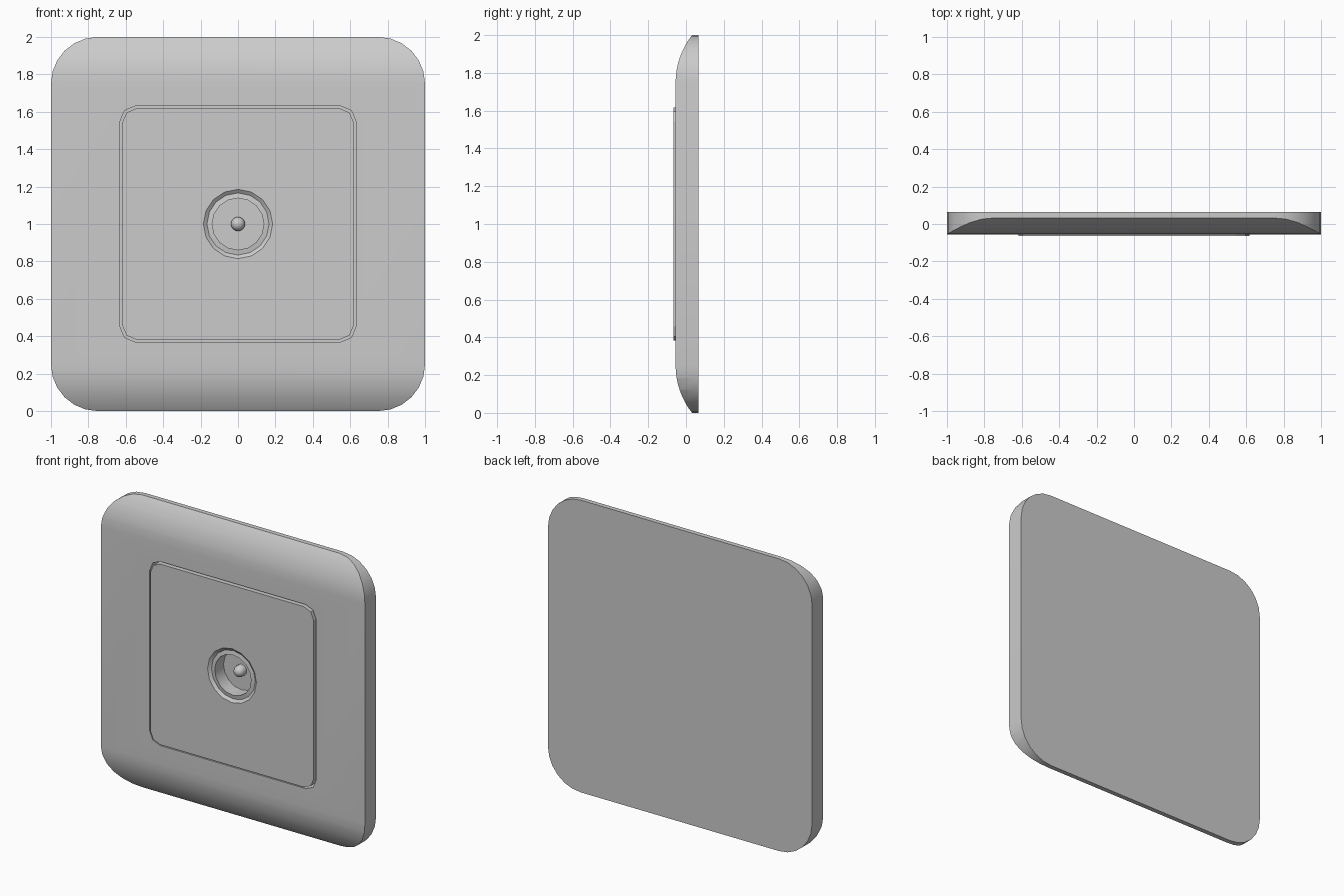
import bpy, bmesh, math

if "Cube" in bpy.data.objects:
    bpy.data.objects.remove(bpy.data.objects["Cube"])

FRONT, BACK = -0.055, 0.065      # front and back of the frame
PANEL_FRONT = -0.065
CZ = 1.0                         # height of the centre


def mesh_object(name, bm):
    bmesh.ops.recalc_face_normals(bm, faces=bm.faces)
    me = bpy.data.meshes.new(name)
    bm.to_mesh(me)
    bm.free()
    ob = bpy.data.objects.new(name, me)
    bpy.context.collection.objects.link(ob)
    return ob


def prism(name, points, offset):
    bm = bmesh.new()
    face = bm.faces.new([bm.verts.new(p) for p in points])
    ext = bmesh.ops.extrude_face_region(bm, geom=[face], use_keep_orig=True)
    verts = [v for v in ext["geom"] if isinstance(v, bmesh.types.BMVert)]
    bmesh.ops.translate(bm, verts=verts, vec=offset)
    return mesh_object(name, bm)


def rounded_square(name, half, radius, segs, y0, y1):
    pts = []
    for k in range(4):
        mid = math.radians(45 + 90 * k)
        cx = math.copysign(half - radius, math.cos(mid))
        cz = math.copysign(half - radius, math.sin(mid))
        for i in range(segs + 1):
            a = math.radians(90 * (k + i / segs))
            pts.append((cx + radius * math.cos(a), y0,
                        CZ + cz + radius * math.sin(a)))
    return prism(name, pts, (0, y1 - y0, 0))


def lathe(name, profile, sides):
    bm = bmesh.new()
    vs = [bm.verts.new((r, y, CZ)) for r, y in profile]
    edges = [bm.edges.new(p) for p in zip(vs, vs[1:])]
    bmesh.ops.spin(bm, geom=vs + edges, cent=(0, 0, CZ), axis=(0, 1, 0),
                   angle=2 * math.pi, steps=sides)
    bmesh.ops.remove_doubles(bm, verts=bm.verts, dist=1e-4)
    return mesh_object(name, bm)


def boolean(ob, cutter, operation):
    mod = ob.modifiers.new(operation.lower(), "BOOLEAN")
    mod.operation, mod.object, mod.solver = operation, cutter, "EXACT"
    bpy.context.view_layer.objects.active = ob
    bpy.ops.object.modifier_apply(modifier=mod.name)
    bpy.data.objects.remove(cutter)


def smooth(ob, angle):
    bpy.ops.object.select_all(action="DESELECT")
    ob.select_set(True)
    bpy.context.view_layer.objects.active = ob
    bpy.ops.object.shade_smooth_by_angle(angle=math.radians(angle))


# Frame: rounded plate whose front curves back at top and bottom
R, N, SWEEP = 0.402, 8, math.asin(0.25 / 0.402)
arc = [(FRONT + R - R * math.cos(SWEEP * i / N), 0.75 + R * math.sin(SWEEP * i / N))
       for i in range(N + 1)]
side = [(y, CZ + d) for y, d in arc] + [(BACK, 2), (BACK, 0)]
side += [(y, CZ - d) for y, d in reversed(arc)]
frame = rounded_square("frame", 1.0, 0.25, 6, -0.2, BACK)
curve = prism("curve_cutter", [(-1.2, y + (0.1 if y == BACK else 0),
                                CZ + (z - CZ) * (1.0 if y != BACK else 1.2))
                               for y, z in side], (2.4, 0, 0))
boolean(frame, curve, "INTERSECT")

# Pocket in the frame that leaves a thin gap round the centre panel
boolean(frame, rounded_square("pocket", 0.63, 0.08, 2, -0.2, 0.05), "DIFFERENCE")
smooth(frame, 30)

# Centre panel with a round opening
SIDES = 16
panel = rounded_square("centre_panel", 0.618, 0.075, 2, PANEL_FRONT, 0.052)
hole = lathe("hole", [(0, -0.2), (0.185, -0.2), (0.185, 0.045), (0, 0.045)], SIDES)
boolean(panel, hole, "DIFFERENCE")

# Socket: sloped rim, flat ring and deep cup
socket = lathe("socket_cup", [(0.185, PANEL_FRONT), (0.166, -0.05), (0.138, -0.055),
                              (0.138, 0.04), (0, 0.04)], SIDES)
smooth(socket, 30)

# Contact pin with a rounded tip
r, tip = 0.038, -0.02
pin_profile = [(r * math.sin(math.radians(18 * i)), tip + r - r * math.cos(math.radians(18 * i)))
               for i in range(6)] + [(r, 0.045)]
pin = lathe("contact_pin", pin_profile, 16)
smooth(pin, 40)
